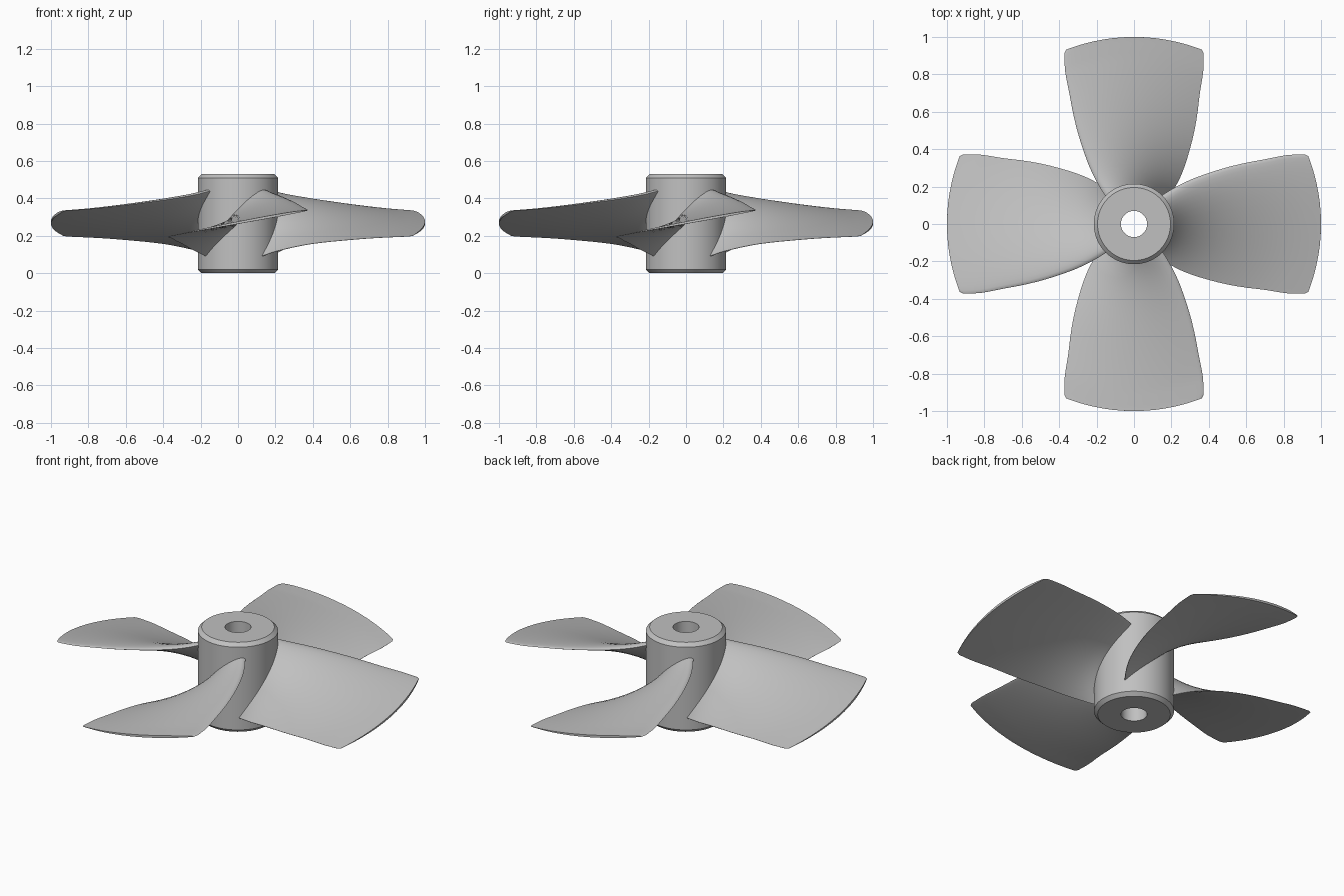
import bpy, bmesh
from math import sin, cos, pi, sqrt, hypot

if "Cube" in bpy.data.objects:
    bpy.data.objects.remove(bpy.data.objects["Cube"])

metal = bpy.data.materials.new("plain_grey")
metal.use_nodes = True
grey = (0.53, 0.53, 0.53, 1)
metal.diffuse_color = grey
metal.node_tree.nodes["Principled BSDF"].inputs["Base Color"].default_value = grey


def add_object(name, mesh):
    obj = bpy.data.objects.new(name, mesh)
    bpy.context.collection.objects.link(obj)
    return obj


def loft(name, rings, closed):
    """Skin closed rings of points; join the ends, or cap them with strips."""
    bm = bmesh.new()
    rows = [[bm.verts.new(p) for p in ring] for ring in rings]
    n = len(rows[0])
    pairs = list(zip(rows, rows[1:]))
    if closed:
        pairs.append((rows[-1], rows[0]))
    for a, b in pairs:
        for i in range(n):
            j = (i + 1) % n
            bm.faces.new((a[i], a[j], b[j], b[i]))
    if not closed:
        for row in (rows[0], rows[-1]):
            for i in range(n // 2):
                quad = (row[i], row[i + 1], row[-2 - i], row[-1 - i])
                bm.faces.new(list(dict.fromkeys(quad)))  if i < n // 2 - 1 else None
    bmesh.ops.recalc_face_normals(bm, faces=bm.faces)
    mesh = bpy.data.meshes.new(name)
    bm.to_mesh(mesh)
    bm.free()
    mesh.materials.append(metal)
    return mesh


def smooth_by_angle(obj, angle):
    bpy.ops.object.select_all(action="DESELECT")
    obj.select_set(True)
    bpy.context.view_layer.objects.active = obj
    bpy.ops.object.shade_smooth_by_angle(angle=angle)


# Hub: chamfered sleeve with a through bore
profile = [(0.07, 0), (0.195, 0), (0.215, 0.02),
           (0.215, 0.51), (0.195, 0.53), (0.07, 0.53)]
SEGMENTS = 96
turns = [2 * pi * i / SEGMENTS for i in range(SEGMENTS)]
hub = add_object("hub", loft("hub", [[(r * cos(a), r * sin(a), z) for r, z in profile]
                                     for a in turns], True))
smooth_by_angle(hub, 0.5)

# Blade stations: radius, trailing angle, leading angle, trailing z, leading z, thickness
stations = [
    (0.17, -0.97, 0.84, 0.085, 0.450, 0.062),
    (0.22, -0.92, 0.79, 0.092, 0.438, 0.058),
    (0.32, -0.81, 0.71, 0.120, 0.416, 0.050),
    (0.50, -0.64, 0.59, 0.157, 0.388, 0.037),
    (0.74, -0.487, 0.475, 0.182, 0.357, 0.025),
    (0.90, -0.424, 0.422, 0.192, 0.341, 0.018),
    (0.985, -0.388, 0.388, 0.196, 0.335, 0.015),
    (1.00, -0.372, 0.372, 0.199, 0.333, 0.014),
]


def smooth_stations(table, steps):
    """Catmull-Rom interpolation down the table."""
    out = []
    for k in range(len(table) - 1):
        p0, p1 = table[max(k - 1, 0)], table[k]
        p2, p3 = table[k + 1], table[min(k + 2, len(table) - 1)]
        for s in range(steps):
            t = s / steps
            if k >= len(table) - 3 or k == 0:
                out.append([b + (c - b) * t for b, c in zip(p1, p2)])
            else:
                out.append([b + 0.5 * t * (c - a + t * (2 * a - 5 * b + 4 * c - d
                            + t * (3 * (b - c) + d - a)))
                            for a, b, c, d in zip(p0, p1, p2, p3)])
    return out + [list(table[-1])]


def foil(u):
    """Foil thickness, rounded at u = 0 and thin at u = 1."""
    return 2.97 * sqrt(u) - 1.26 * u - 3.52 * u**2 + 2.84 * u**3 - 0.98 * u**4


def section(r, a0, a1, z0, z1, thick):
    """Foil wrapped on a cylinder of radius r, pitched up to the leading edge."""
    run, rise = r * (a1 - a0), z1 - z0
    length = hypot(run, rise)
    steps = [0.5 - 0.5 * cos(pi * i / 20) for i in range(21)]
    outline = [(u, 0.82 * foil(u)) for u in steps]
    outline += [(u, -0.18 * foil(u)) for u in reversed(steps[1:])]
    ring = []
    for u, h in outline:
        a = a1 - (a1 - a0) * u - thick * h * rise / length / r
        z = z1 - rise * u + thick * h * run / length
        ring.append((r * cos(a), r * sin(a), z))
    return ring


# Four pitched blades sharing one mesh
blade_mesh = loft("blade", [section(*s) for s in smooth_stations(stations, 5)], False)
for i, side in enumerate(("left", "back", "right", "front")):
    blade = add_object(side + "_blade", blade_mesh)
    blade.rotation_euler.z = i * pi / 2
smooth_by_angle(blade, 0.7)
